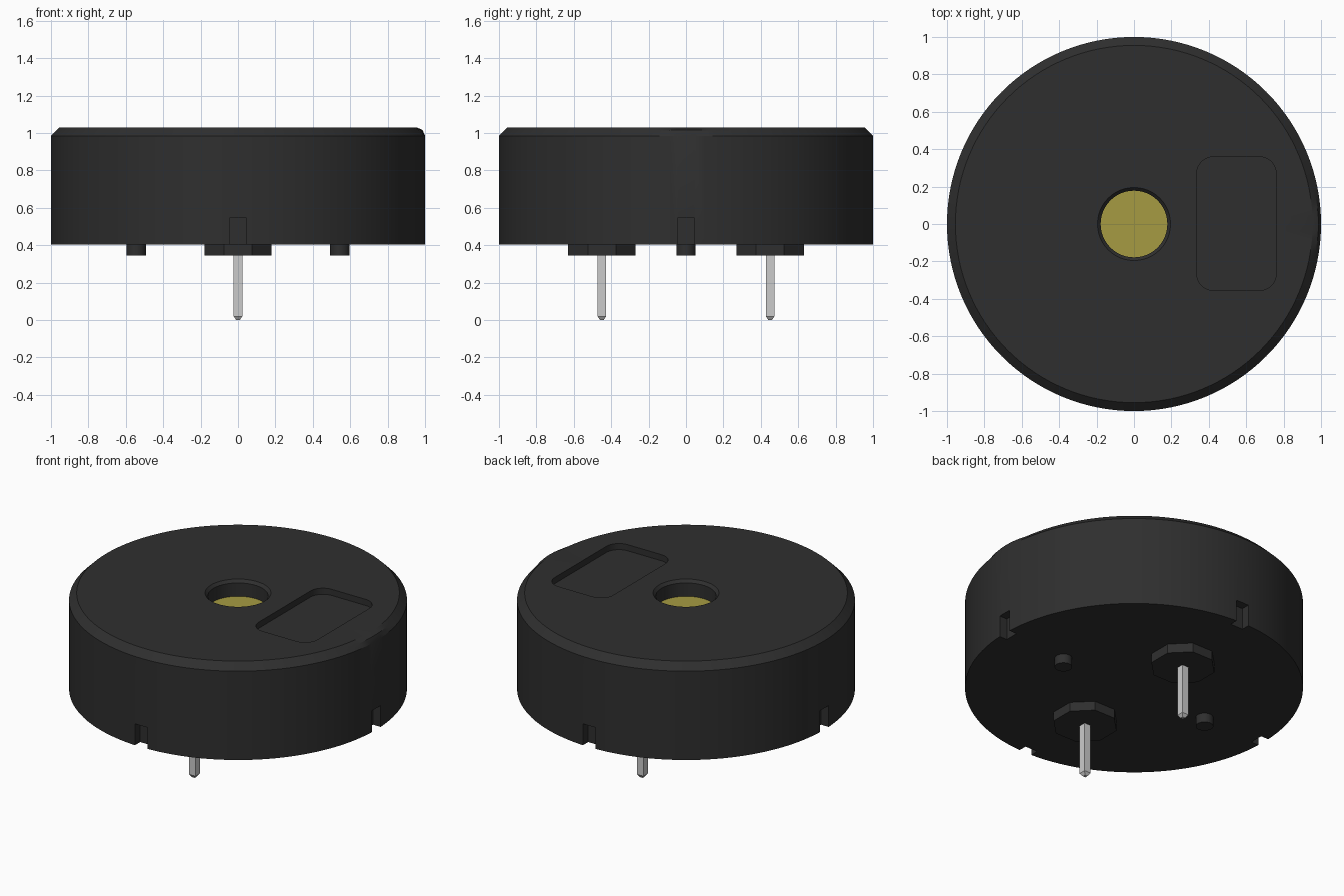
import bpy, bmesh, math
from mathutils import Matrix, Vector

cube = bpy.data.objects.get("Cube")
if cube:
    bpy.data.objects.remove(cube, do_unlink=True)


def material(name, color):
    m = bpy.data.materials.new(name)
    m.use_nodes = True
    m.diffuse_color = (*color, 1)
    m.node_tree.nodes["Principled BSDF"].inputs["Base Color"].default_value = (*color, 1)
    return m


BLACK = material("black plastic", (0.028, 0.028, 0.028))
BRASS = material("brass", (0.38, 0.33, 0.055))
SILVER = material("silver metal", (0.6, 0.6, 0.6))


def make(name, bm, mat):
    bmesh.ops.recalc_face_normals(bm, faces=bm.faces)
    me = bpy.data.meshes.new(name)
    bm.to_mesh(me)
    bm.free()
    me.materials.append(mat)
    ob = bpy.data.objects.new(name, me)
    bpy.context.collection.objects.link(ob)
    return ob


def activate(ob):
    bpy.ops.object.select_all(action='DESELECT')
    ob.select_set(True)
    bpy.context.view_layer.objects.active = ob


def smooth(ob):
    activate(ob)
    bpy.ops.object.shade_smooth_by_angle(angle=math.radians(25))


def prism(name, mat, x, y, z0, z1, radius, sides, top_radius=None, turn=0):
    """Upright prism, or a frustum when the top radius differs."""
    bm = bmesh.new()
    r2 = radius if top_radius is None else top_radius
    bmesh.ops.create_cone(bm, cap_ends=True, segments=sides, radius1=radius, radius2=r2,
                          depth=z1 - z0,
                          matrix=Matrix.Translation((x, y, (z0 + z1) / 2)) @ Matrix.Rotation(turn, 4, 'Z'))
    return make(name, bm, mat)


def box(name, center, size):
    bm = bmesh.new()
    bmesh.ops.create_cube(bm, size=1, matrix=Matrix.Translation(center) @ Matrix.Diagonal((*size, 1)))
    return bm


def cut(ob, cutter):
    mod = ob.modifiers.new("cut", 'BOOLEAN')
    mod.operation = 'DIFFERENCE'
    mod.solver = 'EXACT'
    mod.object = cutter
    cutter.hide_render = True
    activate(ob)
    bpy.ops.object.modifier_apply(modifier=mod.name)
    bpy.data.objects.remove(cutter, do_unlink=True)


BOTTOM, TOP, FOOT = 0.405, 1.03, 0.345

# Turned housing with chamfered rim and sound hole
profile = [(0, 0.91), (0.178, 0.91), (0.178, 1.012), (0.195, TOP), (0.955, TOP),
           (0.9775, 1.0075), (1, 0.985), (1, BOTTOM), (0, BOTTOM)]
bm = bmesh.new()
verts = [bm.verts.new((r, 0, z)) for r, z in profile]
edges = [bm.edges.new(pair) for pair in zip(verts, verts[1:])]
bmesh.ops.spin(bm, geom=verts + edges, cent=(0, 0, 0), axis=(0, 0, 1),
               angle=math.tau, steps=128)
bmesh.ops.remove_doubles(bm, verts=bm.verts, dist=0.0005)
# Rounded swell of the rim beside the label recess
for v in bm.verts:
    if abs(v.co.z - 1.0075) < 0.001:
        a = math.atan2(v.co.y, v.co.x)
        fade = max(0, 1 - (a / 0.2) ** 2)
        v.co += Vector((math.cos(a), math.sin(a), 1)) * 0.009 * fade
housing = make("housing", bm, BLACK)

# Rounded rectangular recess in the top
bm = box("recess", (0.548, 0.002, TOP), (0.425, 0.715, 0.08))
upright = [e for e in bm.edges if abs(e.verts[0].co.z - e.verts[1].co.z) > 0.01]
bmesh.ops.bevel(bm, geom=upright, offset=0.09, segments=8, profile=0.5, affect='EDGES')
cut(housing, make("recess_cutter", bm, BLACK))

# Four notches in the lower edge
for x, y in ((1, 0), (-1, 0), (0, 1), (0, -1)):
    size = (0.11 if x else 0.09, 0.11 if y else 0.09, 0.28)
    cut(housing, make("notch_cutter", box("notch", (x, y, BOTTOM), size), BLACK))
smooth(housing)

# Diaphragm at the bottom of the sound hole
prism("diaphragm", BRASS, 0, 0, 0.916, 0.925, 0.1785, 64)

# Octagonal standoffs with square pins
for side, y in (("front", -0.45), ("back", 0.45)):
    prism(side + "_standoff", BLACK, 0, y, FOOT, BOTTOM + 0.005, 0.195, 8, turn=math.pi / 8)
    half = 0.0235 * math.sqrt(2)
    prism(side + "_pin", SILVER, 0, y, 0.02, FOOT + 0.01, half, 4, turn=math.pi / 4)
    prism(side + "_pin_tip", SILVER, 0, y, 0, 0.02, half * 0.4, 4, top_radius=half, turn=math.pi / 4)

# Round support pegs
for side, x in (("right", -0.545), ("left", 0.545)):
    smooth(prism(side + "_peg", BLACK, x, 0, FOOT, BOTTOM + 0.005, 0.052, 32))
